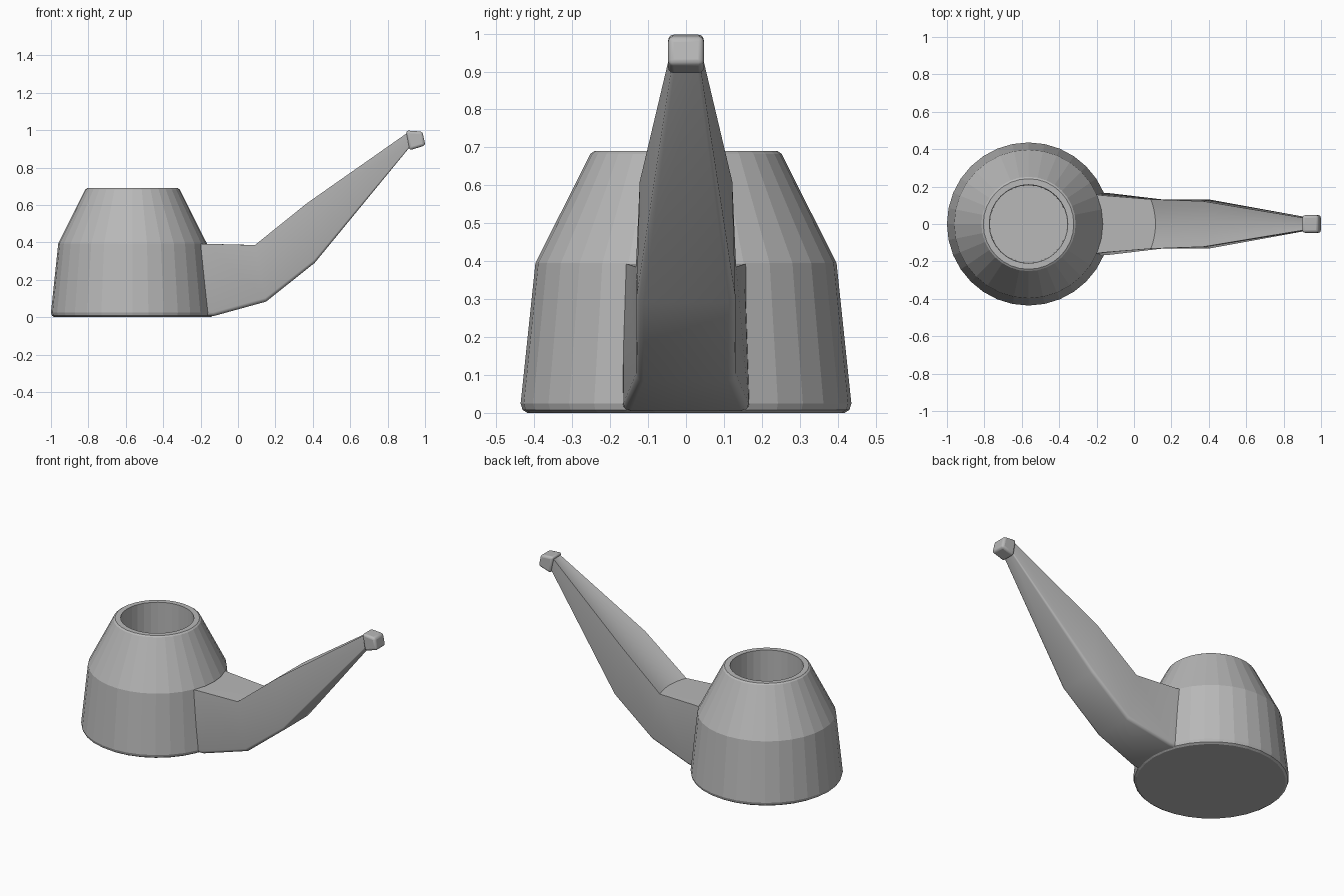
import bpy, bmesh, math

if "Cube" in bpy.data.objects:
    bpy.data.objects.remove(bpy.data.objects["Cube"])

# Darker grey shared by all parts
grey = bpy.data.materials.new("grey")
grey.diffuse_color = (0.48, 0.48, 0.48, 1)
grey.use_nodes = True
grey.node_tree.nodes["Principled BSDF"].inputs["Base Color"].default_value = grey.diffuse_color

def make_object(name, bm):
    bmesh.ops.recalc_face_normals(bm, faces=bm.faces[:])
    mesh = bpy.data.meshes.new(name)
    bm.to_mesh(mesh)
    bm.free()
    mesh.materials.append(grey)
    obj = bpy.data.objects.new(name, mesh)
    bpy.context.collection.objects.link(obj)
    return obj

def loft(name, rings):
    """Closed skin through rings of equal length, capped at both ends."""
    bm = bmesh.new()
    loops = [[bm.verts.new(p) for p in ring] for ring in rings]
    n = len(loops[0])
    for a, b in zip(loops, loops[1:]):
        for i in range(n):
            j = (i + 1) % n
            bm.faces.new((a[i], a[j], b[j], b[i]))
    bm.faces.new(loops[0])
    bm.faces.new(loops[-1])
    return make_object(name, bm)

def smooth(obj, degrees):
    bpy.ops.object.select_all(action='DESELECT')
    obj.select_set(True)
    bpy.context.view_layer.objects.active = obj
    bpy.ops.object.shade_smooth_by_angle(angle=math.radians(degrees))

# Bowl: turned profile (radius, z), outside up then down into the chamber
SIDES, CX = 32, -0.564
profile = [(0.418, 0.0), (0.431, 0.008), (0.436, 0.025), (0.397, 0.395),
           (0.252, 0.683), (0.242, 0.69), (0.21, 0.69), (0.207, 0.15)]
loft("bowl", [[(CX + r * math.cos(2 * math.pi * i / SIDES),
                r * math.sin(2 * math.pi * i / SIDES), z)
               for i in range(SIDES)] for r, z in profile])

# Stem: tapering section with hollowed top and rounded lower edges
def stem_ring(top, bottom, wt, wb, dip, rad):
    (tx, tz), (bx, bz) = top, bottom
    length = math.hypot(tx - bx, tz - bz)
    ux, uz = (tx - bx) / length, (tz - bz) / length
    half = []
    for k in range(4):
        a = math.radians(30 * k)
        rise = rad * (1 - math.cos(a))
        half.append((bx + ux * rise, wb - rad + rad * math.sin(a), bz + uz * rise))
    half.append((tx, wt, tz))
    ring = half[:]
    for s in (0.75, 0.5, 0.25, 0, -0.25, -0.5, -0.75):
        d = 1 - s * s
        ring.append((tx + dip[0] * d, wt * s, tz + dip[1] * d))
    return ring + [(x, -y, z) for x, y, z in reversed(half)]

stem = loft("stem", [
    stem_ring((-0.25, 0.393), (-0.22, 0.004), 0.165, 0.17, (0, 0), 0.02),
    stem_ring((-0.17, 0.392), (-0.13, 0.006), 0.153, 0.165, (0, 0), 0.02),
    stem_ring((0.09, 0.385), (0.15, 0.083), 0.132, 0.132, (0.025, 0), 0.02),
    stem_ring((0.37, 0.61), (0.41, 0.29), 0.122, 0.13, (0.01, -0.015), 0.018),
    stem_ring((0.905, 0.985), (0.915, 0.905), 0.033, 0.038, (0, 0), 0.008),
])
smooth(stem, 32)

# Mouthpiece: small tilted block with softened edges
outline = [(0.898, 0.998), (0.986, 0.992), (1.002, 0.918), (0.916, 0.892)]
tip = loft("mouthpiece", [[(x, y, z) for x, z in outline] for y in (-0.047, 0.047)])
smooth(tip, 32)
bevel = tip.modifiers.new("soft_edges", 'BEVEL')
bevel.width = 0.014
bevel.segments = 3
